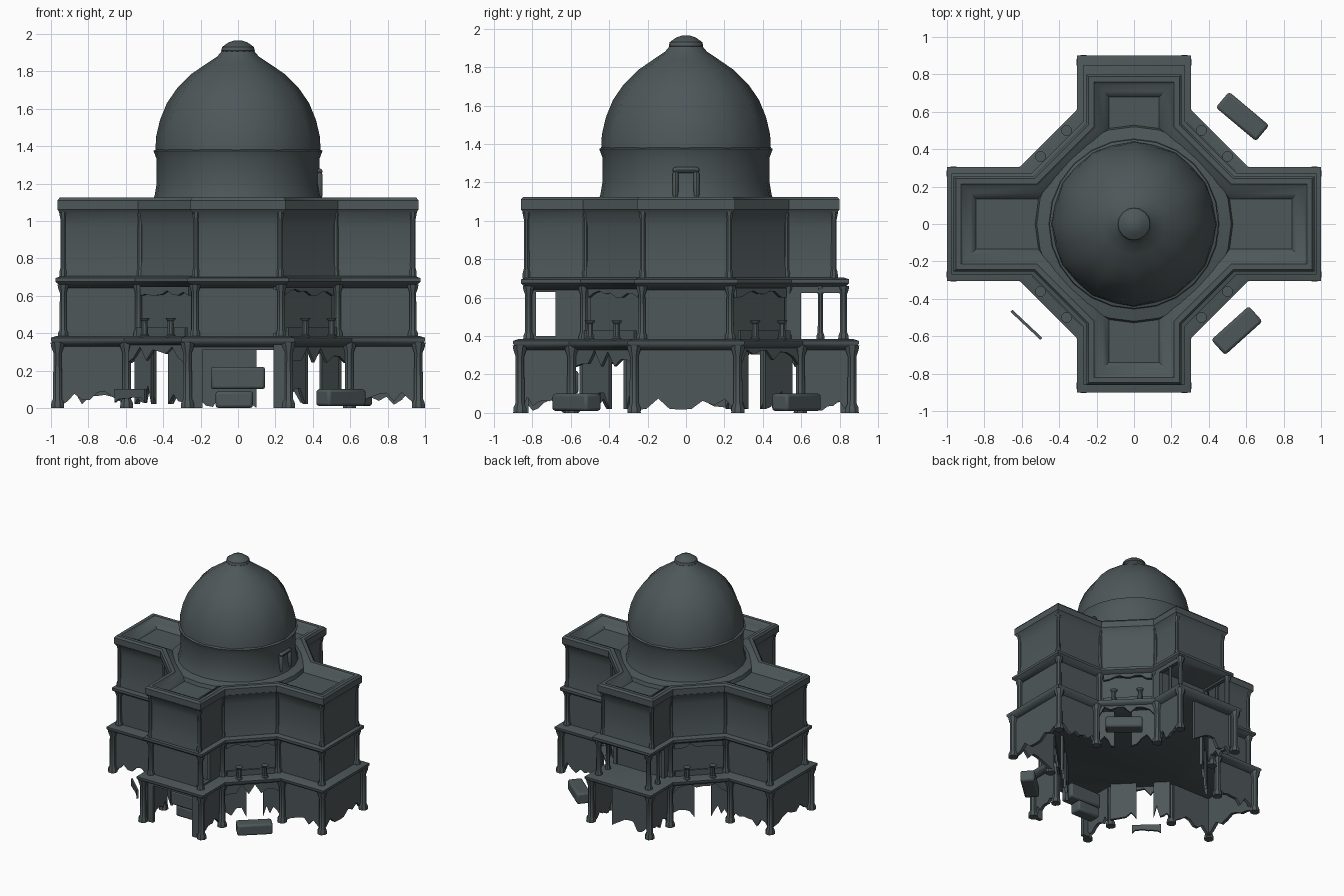
import bpy, bmesh, math, random
from mathutils import Vector, Matrix

if "Cube" in bpy.data.objects:
    bpy.data.objects.remove(bpy.data.objects["Cube"])

random.seed(4)
stone = bpy.data.materials.new("dark slate stone")
stone.diffuse_color = (0.075, 0.095, 0.1, 1)
stone.use_nodes = True
stone.node_tree.nodes["Principled BSDF"].inputs["Base Color"].default_value = stone.diffuse_color


def finish(bm, name):
    bmesh.ops.recalc_face_normals(bm, faces=bm.faces)
    me = bpy.data.meshes.new(name)
    bm.to_mesh(me)
    bm.free()
    ob = bpy.data.objects.new(name, me)
    me.materials.append(stone)
    bpy.context.collection.objects.link(ob)
    return ob


def plan(X, yf, yb, w, d, o=0):
    """Cross-shaped outline with cut inner corners, shrunk inward by o."""
    X, yf, yb, w, d = X - o, yf - o, yb - o, w - o, d - 0.414 * o
    right = [(w, -yf), (w, -d), (d, -w), (X, -w), (X, w), (d, w), (w, d), (w, yb)]
    return right + [(-x, y) for x, y in reversed(right)]


def loft(name, rings):
    """Skin a list of rings of 3D points and cap both ends."""
    bm = bmesh.new()
    loops = [[bm.verts.new(p) for p in r] for r in rings]
    n = len(loops[0])
    for a, b in zip(loops, loops[1:]):
        for i in range(n):
            bm.faces.new((a[i], a[(i + 1) % n], b[(i + 1) % n], b[i]))
    bm.faces.new(loops[0][::-1])
    bm.faces.new(loops[-1])
    return finish(bm, name)


def storey(name, base, steps):
    return loft(name, [[(x, y, z) for x, y in plan(*base, o)] for o, z in steps])


def wall(name, p, q, z0, z1, t=0.03, rag=0.0, n=9):
    """Upright plate from p to q with an optional ragged foot."""
    p, q = Vector(p), Vector(q)
    d = (q - p).normalized()
    off = Vector((-d.y, d.x, 0)) * t
    bm = bmesh.new()
    pts = [(*p, z1), (*q, z1)]
    for i in range(n, -1, -1):
        r = rag * random.random() if 0 < i < n else 0
        pts.append((*p.lerp(q, i / n), z0 + r))
    f = bm.faces.new([bm.verts.new(v) for v in pts])
    g = bmesh.ops.extrude_face_region(bm, geom=[f])
    bmesh.ops.translate(bm, vec=off, verts=[v for v in g["geom"] if isinstance(v, bmesh.types.BMVert)])
    return finish(bm, name)


def column(name, x, y, z0, z1, r):
    """Round shaft with flared foot and head."""
    h = z1 - z0
    prof = [(1.25, 0), (1.2, .08), (.85, .14), (.8, .84), (1.2, .93), (1.35, 1)]
    return loft(name, [[(x + r * k * math.cos(a * math.pi / 4 + .39), y + r * k * math.sin(a * math.pi / 4 + .39),
                         z0 + h * u) for a in range(8)] for k, u in prof])


def block(name, x, y, z, size, rot=0):
    bm = bmesh.new()
    bmesh.ops.create_cube(bm, size=1, matrix=Matrix.Translation((x, y, z)) @ Matrix.Rotation(rot, 4, 'Z')
                          @ Matrix.Diagonal((*size, 1)))
    ob = finish(bm, name)
    m = ob.modifiers.new("soft edges", 'BEVEL')
    m.width, m.segments = 0.015, 2
    return ob


def lathe(name, prof, n, scallop):
    """Turned shape; every second column sinks in to form ribs."""
    return loft(name, [[(r * (1 - s * scallop * (i % 2)) * math.cos(2 * math.pi * i / n),
                         r * (1 - s * scallop * (i % 2)) * math.sin(2 * math.pi * i / n), z)
                        for i in range(n)] for r, z, s in prof])


# Horizontal bands and upper storey with sunken roof
storey("ground_floor_ledge", (1.0, .9, .9, .305, .61),
       [(.05, .325), (.01, .345), (0, .36), (0, .375), (.03, .385)])
storey("middle_ledge", (.975, .86, .85, .27, .55),
       [(.05, .64), (.01, .665), (0, .675), (0, .695), (.03, .705)])
storey("upper_storey_and_roof", (.965, .86, .80, .255, .535),
       [(.015, .69), (.02, .73), (.03, .80), (.03, .97), (.015, 1.04), (0, 1.06), (0, 1.11), (.012, 1.125),
        (.04, 1.125), (.055, 1.11), (.09, 1.1), (.12, 1.065)])

# Upper storey corner shafts
for i, (x, y) in enumerate(plan(.965, .86, .80, .255, .535, .03)):
    column(f"upper_shaft_{i}", x, y, .70, 1.06, .018)

# Middle storey: corner shafts, walls, open loggias and set-back corners
mid = (.955, .84, .84, .25, .54)
for i, (x, y) in enumerate(plan(*mid, .02)):
    column(f"middle_shaft_{i}", x, y, .38, .66, .024)
P = plan(*mid, .03)
for i in (2, 3, 4, 10, 11, 12, 15):
    wall(f"middle_wall_{i}", P[i], P[(i + 1) % 16], .375, .66)
for s in (-1, 1):
    wall("front_loggia_side", (s * .22, -.68), (s * .22, -.52), .375, .66)
    wall("front_loggia_header", (s * .22, -.82), (s * .22, -.68), .63, .66)
    wall("front_loggia_sill", (s * .22, -.82), (s * .22, -.68), .375, .40)
    wall("back_loggia_side", (s * .22, .60), (s * .22, .52), .375, .66)
    wall("back_loggia_header", (s * .22, .82), (s * .22, .60), .625, .66)
    column("back_loggia_post", s * .23, .7, .38, .66, .018)
    for t in (-1, 1):
        wall("corner_back_wall", (s * .21, t * .50), (s * .50, t * .21), .375, .635, .02)
        wall("corner_header", (s * .25, t * .51), (s * .51, t * .25), .60, .65, .02, .04)
        wall("corner_parapet", (s * .27, t * .53), (s * .53, t * .27), .375, .43, .02)
        column("corner_post", s * .36, t * .50, .38, .48, .022)
        column("corner_post", s * .50, t * .36, .38, .48, .022)
wall("front_loggia_back_wall", (-.22, -.66), (.22, -.66), .375, .66)
wall("back_loggia_back_wall", (-.22, .56), (.22, .56), .375, .66)

# Ground storey: pillars, ragged walls, front archway
low = (1.0, .9, .9, .305, .61)
for i, (x, y) in enumerate(plan(*low, .035)):
    column(f"ground_pillar_{i}", x, y, 0, .35, .03)
G = plan(*low, .045)
for i in (0, 2, 3, 4, 6, 8, 10, 11, 12, 14):
    wall(f"ground_wall_{i}", G[i], G[(i + 1) % 16], .01, .34, .025, .08)
wall("ground_back_wall", (.1, .83), (-.25, .83), .0, .34, .025, .08)
for s in (-1, 1):
    wall("front_arch_side", (s * .25, -.85), (s * .19, -.85), 0, .34)
    for t in (-1, 1):
        wall("corner_hanging_wall", (s * .27, t * .58), (s * .58, t * .27), .24, .34, .02, .09)
        wall("corner_inner_wall", (s * .22, t * .54), (s * .36, t * .40), .02, .34, .02, .1, 5)
        wall("corner_inner_wall", (s * .45, t * .31), (s * .54, t * .22), .02, .34, .02, .1, 5)
wall("front_arch_lintel", (-.25, -.85), (.25, -.85), .31, .34)
block("front_inner_step", 0, -.62, .16, (.29, .12, .12))
block("front_inner_step_foot", -.02, -.6, .045, (.2, .1, .09))

# Loose corner steps
block("corner_step_back", .58, .575, .055, (.28, .11, .09), math.radians(-40))
block("corner_step_front", .55, -.57, .055, (.27, .11, .09), math.radians(42))
wall("broken_corner_step", (-.66, -.47), (-.5, -.62), .03, .1, .015, .03)

# Drum with roof collar, ribbed dome and finial
lathe("drum", [(.53, 1.06, 0), (.52, 1.095, 0), (.455, 1.11, 0), (.445, 1.14, 0), (.435, 1.2, 0), (.435, 1.33, 0),
               (.452, 1.375, 0), (.43, 1.385, 0)], 24, 0)
lathe("dome", [(.442, 1.37, .3), (.438, 1.45, .6), (.417, 1.54, 1), (.38, 1.63, 1), (.325, 1.71, 1),
               (.25, 1.785, 1), (.17, 1.84, 1), (.11, 1.88, .5), (.085, 1.91, 0)], 24, .045)
lathe("finial", [(.075, 1.89, 0), (.09, 1.91, 0), (.085, 1.93, 0), (.05, 1.955, 0), (.02, 1.965, 0)], 16, 0)

# Small round-headed niche frame on the right of the drum
for y in (-.055, .055):
    block("drum_niche_jamb", .435, y, 1.19, (.035, .03, .14))
block("drum_niche_head", .435, 0, 1.265, (.035, .14, .03))

# Smooth shading with sharp edges kept
bpy.ops.object.select_all(action='SELECT')
bpy.context.view_layer.objects.active = bpy.data.objects["dome"]
bpy.ops.object.shade_smooth_by_angle(angle=math.radians(35))
